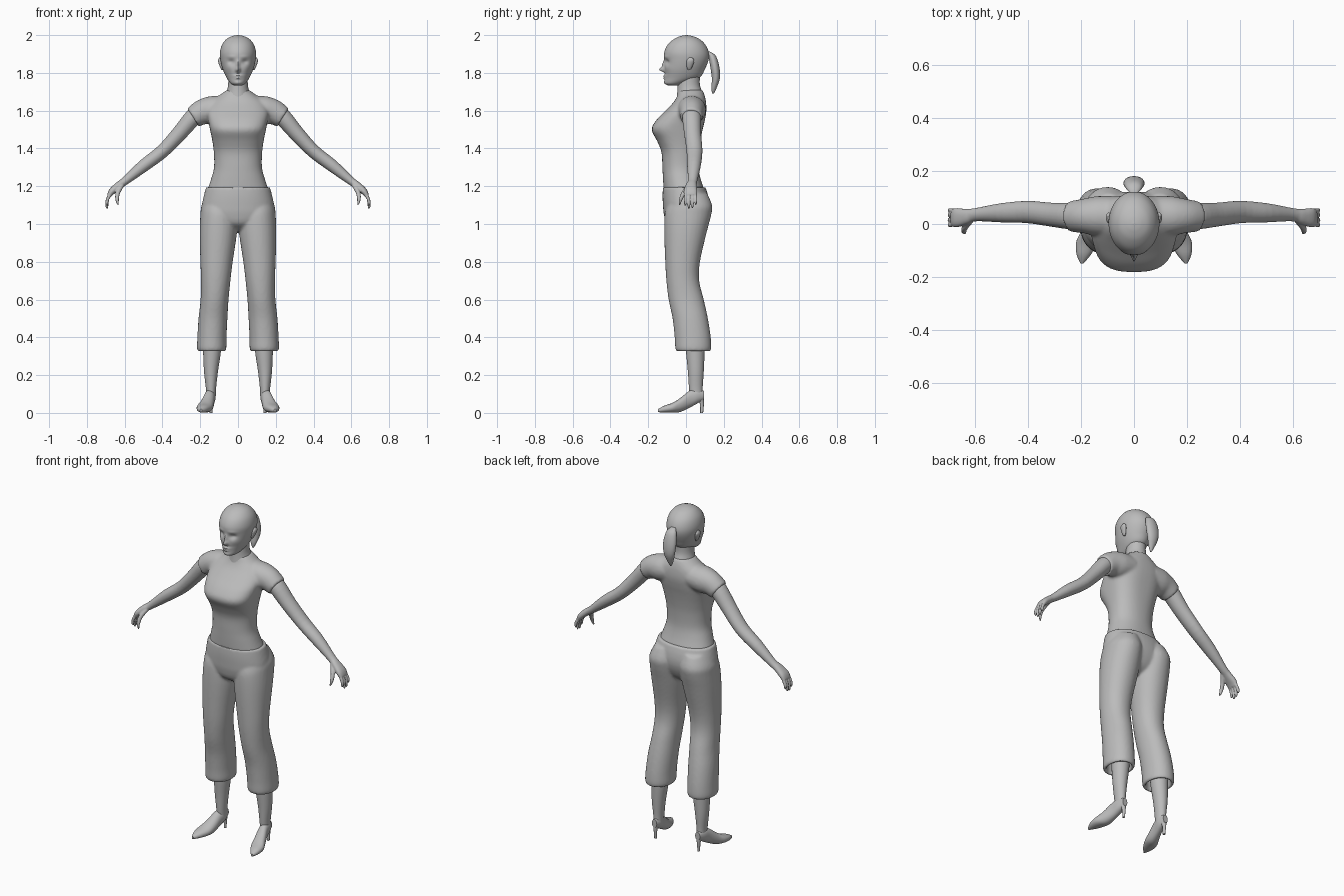
import bpy, bmesh, math
from mathutils import Vector

grey = bpy.data.materials.new("plain grey")
grey.diffuse_color = (0.5, 0.5, 0.5, 1)


def spline(rows, steps):
    """Catmull-Rom interpolation of section rows."""
    out = []
    for i in range(len(rows) - 1):
        p0, p1, p2, p3 = (rows[min(max(j, 0), len(rows) - 1)] for j in range(i - 1, i + 3))
        for s in range(steps):
            t = s / steps
            out.append([0.5 * (2 * b + (c - a) * t + (2 * a - 5 * b + 4 * c - d) * t * t
                               + (3 * b - a - 3 * c + d) * t ** 3)
                        for a, b, c, d in zip(p0, p1, p2, p3)])
    return out + [list(rows[-1])]


def loft(bm, rows, axes=None, n=24, steps=4, mirror=False):
    """Skin superellipse sections (x, y, z, half u, half v, exponent)."""
    rows = spline(rows, steps)
    for side in ((1, -1) if mirror else (1,)):
        rings = []
        for i, (x, y, z, a, b, p) in enumerate(rows):
            if axes:
                u, v = axes
            else:
                t = Vector(rows[min(i + 1, len(rows) - 1)][:3]) - Vector(rows[max(i - 1, 0)][:3])
                u = Vector((0, 1, 0)).cross(t).normalized()
                v = t.cross(u).normalized()
            ring = []
            for k in range(n):
                c, s = math.cos(math.tau * k / n), math.sin(math.tau * k / n)
                q = Vector((x, y, z)) + u * math.copysign(max(a, .001) * abs(c) ** (2 / p), c) \
                    + v * math.copysign(max(b, .001) * abs(s) ** (2 / p), s)
                ring.append(bm.verts.new((q.x * side, q.y, q.z)))
            rings.append(ring)
        for r, s in zip(rings, rings[1:]):
            for k in range(n):
                bm.faces.new((r[k], r[(k + 1) % n], s[(k + 1) % n], s[k]))
        bm.faces.new(rings[0])
        bm.faces.new(rings[-1])


X, Y, Z = Vector((1, 0, 0)), Vector((0, 1, 0)), Vector((0, 0, 1))
FLAT, UPRIGHT = (X, Y), (X, Z)


def level(z, front, back, half, p=2, x=0):
    """Horizontal section from its front and back edges."""
    return (x, (front + back) / 2, z, half, (back - front) / 2, p)


def finish(name, bm, voxel=0, smooth=4):
    bmesh.ops.recalc_face_normals(bm, faces=bm.faces)
    me = bpy.data.meshes.new(name)
    bm.to_mesh(me)
    bm.free()
    me.materials.append(grey)
    ob = bpy.data.objects.new(name, me)
    bpy.context.collection.objects.link(ob)
    if voxel:  # fuse overlapping lofts into one skin
        m = ob.modifiers.new("fuse", 'REMESH')
        m.mode, m.voxel_size = 'VOXEL', voxel
        m = ob.modifiers.new("soften", 'SMOOTH')
        m.factor, m.iterations = 0.5, smooth
    return ob


# shirt: torso and short sleeves
bm = bmesh.new()
loft(bm, [level(*r) for r in (
    (1.18, -.118, .097, .162, 2.2), (1.24, -.122, .077, .142, 2.2), (1.30, -.125, .066, .127, 2.2),
    (1.38, -.130, .068, .128, 2.3), (1.44, -.153, .076, .136, 2.5), (1.50, -.182, .088, .148, 2.7),
    (1.55, -.157, .100, .158, 2.6), (1.60, -.108, .108, .165, 2.4), (1.645, -.066, .106, .145, 2.3),
    (1.68, -.046, .099, .10, 2.1), (1.71, -.040, .088, .060, 2))], FLAT, 48)
loft(bm, [(.07, .03, 1.61, .07, .075, 2), (.14, .03, 1.602, .075, .075, 2),
          (.19, .03, 1.592, .067, .065, 2), (.239, .028, 1.563, .057, .058, 2)], mirror=True)
finish("shirt", bm, .008, 6)

# trousers: hips and two flared legs with hollow hems
bm = bmesh.new()
loft(bm, [level(*r) for r in (
    (1.195, -.122, .103, .169, 2.2), (1.15, -.124, .117, .181, 2.2), (1.10, -.122, .122, .191, 2.2),
    (1.05, -.117, .112, .19, 2.2), (1.0, -.10, .085, .15, 2.1), (.965, -.05, .04, .07, 2))], FLAT, 48)
legs = ((1.16, -.09, .113, .015, .165), (1.10, -.10, .138, .003, .193), (1.05, -.113, .134, .002, .199),
        (.95, -.115, .108, .006, .203), (.80, -.110, .074, .028, .199), (.70, -.104, .070, .040, .196),
        (.60, -.092, .094, .050, .198), (.50, -.071, .116, .056, .209), (.40, -.060, .131, .061, .215),
        (.335, -.055, .133, .063, .216), (.335, -.037, .115, .081, .198), (.44, -.037, .10, .081, .190))
loft(bm, [level(z, f, b, (o - i) / 2, 2.1, (o + i) / 2) for z, f, b, i, o in legs], FLAT, 32, mirror=True)
finish("trousers", bm, .008, 4)

# arms with hands
bm = bmesh.new()
loft(bm, [(.19, .03, 1.60, .045, .048, 2), (.24, .03, 1.562, .046, .05, 2), (.31, .035, 1.48, .041, .045, 2),
          (.40, .045, 1.385, .036, .042, 2), (.50, .042, 1.308, .033, .036, 2), (.595, .035, 1.23, .022, .025, 2),
          (.63, .028, 1.205, .020, .029, 2.2), (.665, .024, 1.175, .018, .036, 2.4),
          (.682, .024, 1.15, .012, .034, 2.4)], mirror=True)
for y, tip in ((-.004, 1.095), (.015, 1.08), (.034, 1.083), (.052, 1.10)):  # fingers
    loft(bm, [(.668, .024 + (y - .024) * .8, 1.17, .010, .009, 2), (.689, y, 1.135, .009, .008, 2),
              (.694, y, tip + .015, .008, .007, 2), (.692, y, tip, .003, .003, 2)], n=10, mirror=True)
loft(bm, [(.615, .015, 1.205, .013, .013, 2), (.636, -.012, 1.165, .012, .012, 2),
          (.640, -.028, 1.13, .010, .009, 2), (.634, -.034, 1.10, .004, .004, 2)], n=10, mirror=True)  # thumbs
finish("arms", bm, .004, 3)

# neck
bm = bmesh.new()
loft(bm, [level(*r) for r in ((1.66, -.05, .095, .075), (1.70, -.046, .085, .06), (1.74, -.044, .073, .052),
                             (1.80, -.04, .075, .052))], FLAT, 32)
finish("neck", bm)

# head, with the face shaped by soft bumps: x, z, width, height, depth
bm = bmesh.new()
loft(bm, [level(*r) for r in (
    (1.733, -.095, -.03, .020), (1.745, -.112, .0, .040), (1.775, -.113, .072, .061), (1.82, -.114, .100, .081),
    (1.87, -.115, .120, .093), (1.91, -.115, .120, .095), (1.95, -.096, .102, .084), (1.98, -.062, .070, .060),
    (1.995, -.028, .034, .030), (2.0, 0, .004, .002))], FLAT, 96, 8)
bumps = ((0, 1.817, .011, .012, .026), (0, 1.842, .008, .02, .012), (.036, 1.858, .018, .013, -.012),
         (.036, 1.885, .024, .009, .003), (0, 1.783, .017, .005, .008), (0, 1.771, .015, .005, .007),
         (0, 1.748, .02, .01, .003), (0, 1.797, .03, .006, -.003), (.045, 1.825, .02, .018, .004))
for v in bm.verts:
    if v.co.y < -.02:
        x, z = abs(v.co.x), v.co.z
        v.co.y -= sum(d * math.exp(-((x - bx) / w) ** 2 - ((z - bz) / h) ** 2) for bx, bz, w, h, d in bumps)
finish("head", bm)

# ears
bm = bmesh.new()
loft(bm, [(.082, .018, 1.815, .004, .006, 2), (.086, .018, 1.83, .009, .014, 2), (.093, .022, 1.855, .011, .020, 2),
          (.096, .024, 1.87, .009, .018, 2), (.095, .024, 1.882, .003, .007, 2)], FLAT, 16, mirror=True)
finish("ears", bm)

# ponytail
bm = bmesh.new()
loft(bm, [(0, .118, 1.912, .012, .010, 2), (0, .138, 1.89, .030, .020, 2), (0, .153, 1.83, .040, .024, 2),
          (0, .158, 1.77, .034, .021, 2), (0, .148, 1.72, .018, .014, 2), (0, .143, 1.69, .004, .004, 2)], FLAT, 20)
finish("ponytail", bm)

# lower legs
bm = bmesh.new()
loft(bm, [(.137, .048, .46, .050, .052, 2), (.137, .049, .34, .048, .050, 2), (.143, .052, .22, .037, .042, 2),
          (.143, .052, .13, .027, .036, 2), (.143, .055, .08, .025, .034, 2)], FLAT, mirror=True)
finish("lower_legs", bm)

# pointed shoes with thin heels
bm = bmesh.new()
loft(bm, [(.196, -.148, .012, .006, .008, 2), (.189, -.115, .020, .027, .018, 2.2), (.178, -.07, .028, .040, .026, 2.2),
          (.165, -.03, .042, .036, .037, 2.2), (.152, .02, .073, .029, .045, 2.2), (.145, .06, .088, .027, .038, 2.2),
          (.143, .095, .092, .016, .024, 2)], UPRIGHT, mirror=True)
loft(bm, [(.143, .075, .085, .020, .020, 2), (.143, .084, .05, .010, .011, 2), (.143, .083, 0, .007, .008, 2)],
     FLAT, 12, mirror=True)
finish("shoes", bm)

# bake modifiers and shade smooth
bpy.ops.object.select_all(action='SELECT')
bpy.context.view_layer.objects.active = bpy.context.selected_objects[0]
bpy.ops.object.convert(target='MESH')
bpy.ops.object.shade_smooth_by_angle(angle=math.radians(45))
